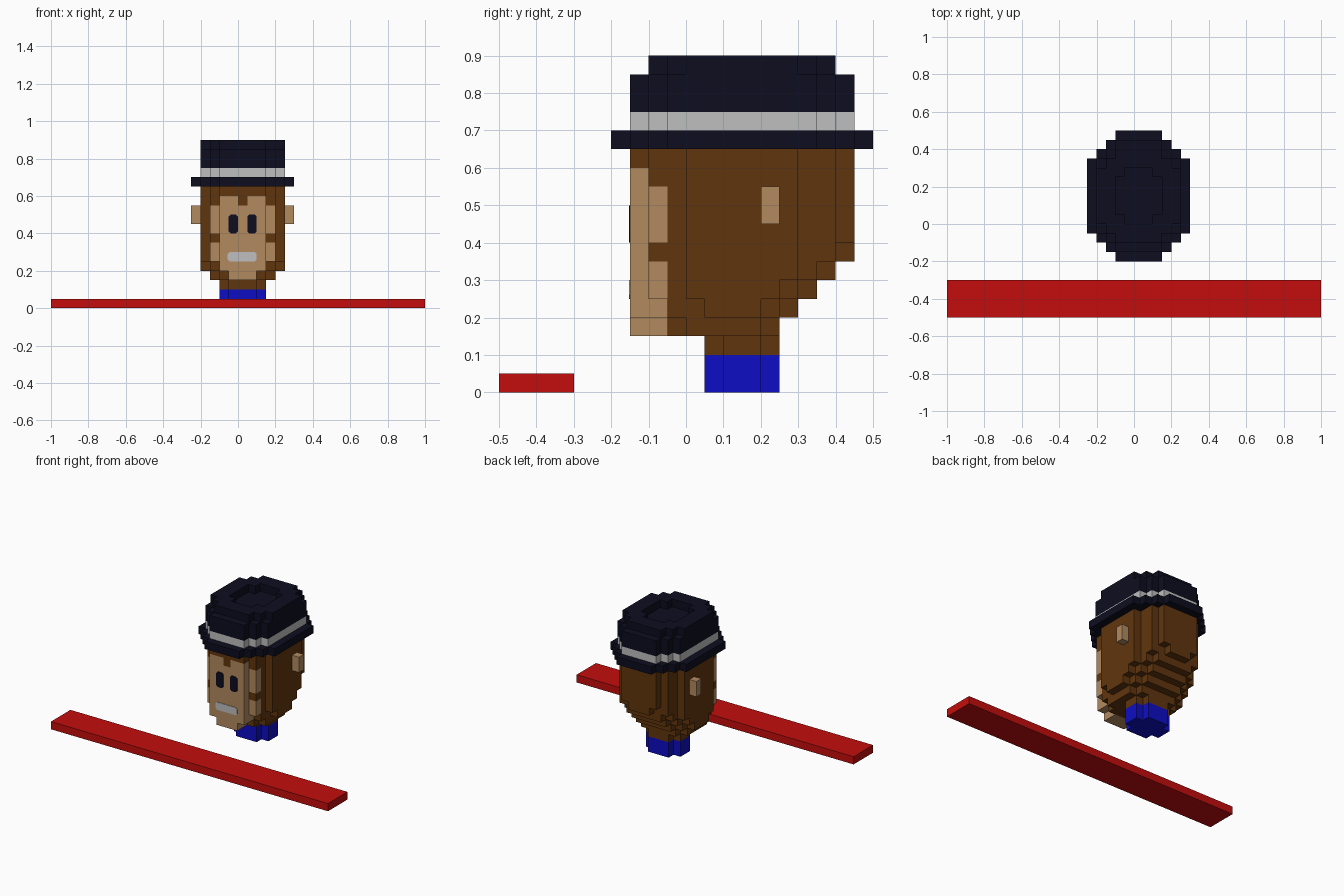
import bpy, bmesh

cube = bpy.data.objects.get("Cube")
if cube:
    bpy.data.objects.remove(cube, do_unlink=True)

U = 0.05  # block size


def material(name, r, g, b):
    m = bpy.data.materials.new(name)
    m.use_nodes = True
    m.diffuse_color = (r, g, b, 1)
    bsdf = m.node_tree.nodes["Principled BSDF"]
    bsdf.inputs["Base Color"].default_value = (r, g, b, 1)
    bsdf.inputs["Roughness"].default_value = 0.9
    return m


BROWN = material("brown", 0.117, 0.036, 0.004)
TAN = material("tan", 0.445, 0.254, 0.117)
NAVY = material("dark navy", 0.004, 0.004, 0.014)
GREY = material("light grey", 0.52, 0.52, 0.52)
BLUE = material("blue", 0.004, 0.004, 0.55)
RED = material("red", 0.55, 0.004, 0.004)


def finish(name, bm, mats):
    mesh = bpy.data.meshes.new(name)
    bm.to_mesh(mesh)
    bm.free()
    for m in mats:
        mesh.materials.append(m)
    ob = bpy.data.objects.new(name, mesh)
    bpy.context.collection.objects.link(ob)
    return ob


def box(name, lo, hi, mat):
    bm = bmesh.new()
    bmesh.ops.create_cube(bm, size=1)
    for v in bm.verts:
        v.co = [lo[a] if v.co[a] < 0 else hi[a] for a in range(3)]
    return finish(name, bm, [mat])


def layer(cells, k0, k1, rows):
    """Fill block layers k0..k1-1; each row is (y start, y end, half width)."""
    for k in range(k0, k1):
        for j0, j1, h in rows:
            for j in range(j0, j1):
                cells.update((i, j, k) for i in range(-h, h + 1))


def block_shell(name, cells, mats, rule=lambda c: 0):
    """Outer skin of a set of blocks, with flat areas merged."""
    bm = bmesh.new()
    verts = {}
    for c in sorted(cells):
        for axis in range(3):
            for side in (0, 1):
                n = list(c)
                n[axis] += 2 * side - 1
                if tuple(n) in cells:
                    continue
                a, b = (axis + 1) % 3, (axis + 2) % 3
                ring = []
                for da, db in ((0, 0), (1, 0), (1, 1), (0, 1)):
                    p = list(c)
                    p[axis] += side
                    p[a] += da
                    p[b] += db
                    p = tuple(p)
                    if p not in verts:
                        verts[p] = bm.verts.new([q * U for q in p])
                    ring.append(verts[p])
                f = bm.faces.new(ring if side else ring[::-1])
                f.material_index = rule(c)
    bmesh.ops.dissolve_limit(bm, angle_limit=0.01, verts=bm.verts[:],
                             edges=bm.edges[:], delimit={'MATERIAL'})
    return finish(name, bm, mats)


# Neck: blue collar with a short brown neck above
NECK = [(1, 2, 1), (2, 4, 2), (4, 5, 1)]
for name, k0, k1, mat in (("collar", 0, 2, BLUE), ("neck", 2, 3, BROWN)):
    cells = set()
    layer(cells, k0, k1, NECK)
    block_shell(name, cells, [mat])

# Head: stepped layers widening upward from the jaw
head = set()
layer(head, 3, 4, [(-3, -1, 1), (-1, 0, 2), (0, 4, 3), (4, 5, 2)])
layer(head, 4, 5, [(-3, -1, 2), (-1, 1, 3), (1, 4, 4), (4, 5, 3), (5, 6, 2)])
layer(head, 5, 6, [(-3, -2, 2), (-2, 0, 3), (0, 5, 4), (5, 6, 3), (6, 7, 2)])
layer(head, 6, 7, [(-3, -2, 2), (-2, 0, 3), (0, 6, 4), (6, 7, 3), (7, 8, 2)])
layer(head, 7, 8, [(-3, -2, 2), (-2, 0, 3), (0, 6, 4), (6, 8, 3), (8, 9, 1)])
layer(head, 8, 13, [(-3, -2, 2), (-2, 0, 3), (0, 6, 4), (6, 8, 3), (8, 9, 2)])


def face_colour(c):
    """Tan face mask with a hair peak and brown sideburn gaps."""
    i, j, k = c
    if j == -3:
        return int(k < 12 and not (i == 0 and k == 11))
    if j == -2:
        return int(k in (3, 4, 5, 6, 8, 9, 10))
    return 0


block_shell("head", head, [BROWN, TAN], face_colour)

# Ears
for name, x0 in (("right_ear", -0.25), ("left_ear", 0.25)):
    box(name, (x0, 0.20, 0.45), (x0 + U, 0.25, 0.55), TAN)


# Eyes and mouth: thin plates with clipped corners
def plate(name, x0, x1, z0, z1, mat, cut=0.01):
    y0, y1 = -0.153, -0.149
    outline = [(x0 + cut, z0), (x1 - cut, z0), (x1, z0 + cut), (x1, z1 - cut),
               (x1 - cut, z1), (x0 + cut, z1), (x0, z1 - cut), (x0, z0 + cut)]
    bm = bmesh.new()
    f = bm.faces.new([bm.verts.new((x, y0, z)) for x, z in outline])
    ext = bmesh.ops.extrude_face_region(bm, geom=[f], use_keep_orig=True)
    for v in ext["geom"]:
        if isinstance(v, bmesh.types.BMVert):
            v.co.y = y1
    bmesh.ops.recalc_face_normals(bm, faces=bm.faces[:])
    finish(name, bm, [mat])


plate("right_eye", -0.05, 0.0, 0.40, 0.50, NAVY)
plate("left_eye", 0.05, 0.10, 0.40, 0.50, NAVY)
plate("mouth", -0.055, 0.10, 0.25, 0.30, GREY)

# Hat: brim, band and crown with a shallow dent on top
brim = set()
layer(brim, 13, 14, [(-4, -3, 2), (-3, -2, 3), (-2, -1, 4), (-1, 7, 5),
                     (7, 8, 4), (8, 9, 3), (9, 10, 2)])
block_shell("hat_brim", brim, [NAVY])

OVAL = [(-3, -2, 2), (-2, -1, 3), (-1, 7, 4), (7, 8, 3), (8, 9, 2)]
band = set()
layer(band, 14, 15, OVAL)
block_shell("hat_band", band, [GREY])

crown, dent = set(), set()
layer(crown, 15, 17, OVAL)
layer(crown, 17, 18, [(-2, -1, 2), (-1, 0, 3), (0, 6, 4), (6, 7, 3), (7, 8, 2)])
layer(dent, 17, 18, [(0, 1, 1), (1, 5, 2), (5, 6, 1)])
block_shell("hat_crown", crown - dent, [NAVY])

# Long red bar lying in front
box("front_bar", (-1, -0.5, 0), (1, -0.3, 0.05), RED)
